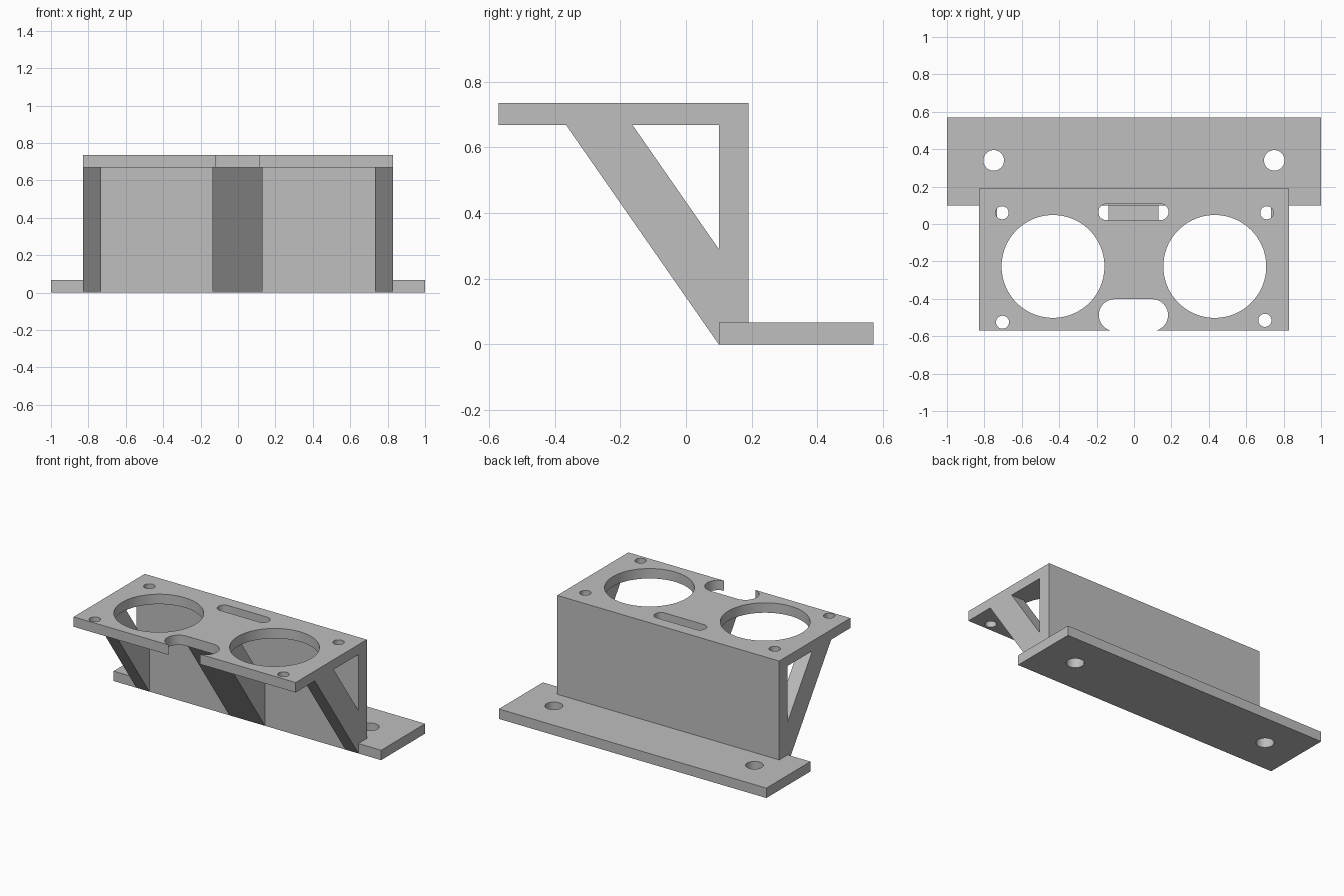
import bpy
import bmesh
from math import cos, sin, pi
from mathutils import Vector

cube = bpy.data.objects.get("Cube")
if cube:
    bpy.data.objects.remove(cube, do_unlink=True)

grey = bpy.data.materials.new("light grey")
grey.use_nodes = True
COLOUR = (0.52, 0.52, 0.52, 1)
grey.diffuse_color = COLOUR
grey.node_tree.nodes["Principled BSDF"].inputs["Base Color"].default_value = COLOUR

# Main levels and edges
THICK, TOP = 0.067, 0.735
UNDER = TOP - THICK
HALF_W, FRONT, BACK = 0.83, -0.57, 0.57
WALL_FRONT, WALL_BACK = 0.10, 0.19


def prism(name, points, direction):
    """Extrude a closed flat outline along a direction."""
    bm = bmesh.new()
    face = bm.faces.new([bm.verts.new(p) for p in points])
    new = bmesh.ops.extrude_face_region(bm, geom=[face])["geom"]
    bmesh.ops.translate(bm, vec=Vector(direction),
                        verts=[v for v in new if isinstance(v, bmesh.types.BMVert)])
    bmesh.ops.recalc_face_normals(bm, faces=bm.faces)
    mesh = bpy.data.meshes.new(name)
    bm.to_mesh(mesh)
    bm.free()
    mesh.materials.append(grey)
    obj = bpy.data.objects.new(name, mesh)
    bpy.context.collection.objects.link(obj)
    return obj


def box(name, x0, x1, y0, y1, z0, z1):
    corners = [(x0, y0, z0), (x1, y0, z0), (x1, y1, z0), (x0, y1, z0)]
    return prism(name, corners, (0, 0, z1 - z0))


def cut_slot(target, x, y, radius, half_len=0.0, steps=32):
    """Cut a round hole, or a slot with round ends, down through a plate."""
    z = min(v.co.z for v in target.data.vertices) - 0.05
    pts = []
    for side in (1, -1):
        for i in range(steps + 1):
            if half_len == 0 and i == steps:
                continue
            a = pi * i / steps + (-pi / 2 if side > 0 else pi / 2)
            pts.append((x + side * half_len + radius * cos(a), y + radius * sin(a), z))
    cutter = prism("hole_cutter", pts, (0, 0, THICK + 0.1))
    cutter.hide_render = True
    mod = target.modifiers.new("hole", "BOOLEAN")
    mod.operation, mod.solver, mod.object = "DIFFERENCE", "EXACT", cutter
    bpy.context.view_layer.objects.active = target
    bpy.ops.object.modifier_apply(modifier=mod.name)
    bpy.data.objects.remove(cutter, do_unlink=True)


# Base flange with two mounting holes
base = box("base_flange", -1, 1, WALL_FRONT, BACK, 0, THICK)
for x in (-0.75, 0.75):
    cut_slot(base, x, 0.34, 0.055)

# Upright wall
wall = box("back_wall", -HALF_W, HALF_W, WALL_FRONT, WALL_BACK, THICK, UNDER)

# Top plate with large openings, screw holes, rear slot and open front notch
plate = box("top_plate", -HALF_W, HALF_W, FRONT, WALL_BACK, UNDER, TOP)
for x in (-0.433, 0.432):
    cut_slot(plate, x, -0.227, 0.275, steps=48)
for x, y in ((-0.705, 0.06), (0.71, 0.06), (-0.703, -0.525), (0.70, -0.515)):
    cut_slot(plate, x, y, 0.035)
cut_slot(plate, -0.003, 0.064, 0.043, 0.145)
cut_slot(plate, -0.003, -0.487, 0.085, 0.1)

# Sloping braces under the plate
PROFILE = [(-0.365, UNDER), (-0.163, UNDER), (WALL_FRONT, 0.29), (WALL_FRONT, 0)]
for name, x0, x1 in (("right_brace", -HALF_W, -0.733),
                     ("centre_brace", -0.135, 0.132),
                     ("left_brace", 0.733, HALF_W)):
    prism(name, [(x0, y, z) for y, z in PROFILE], (x1 - x0, 0, 0))

# Smooth hole walls, crisp plate edges
bpy.ops.object.select_all(action="DESELECT")
for obj in (base, plate):
    obj.select_set(True)
    bpy.context.view_layer.objects.active = obj
bpy.ops.object.shade_smooth_by_angle(angle=0.5)
